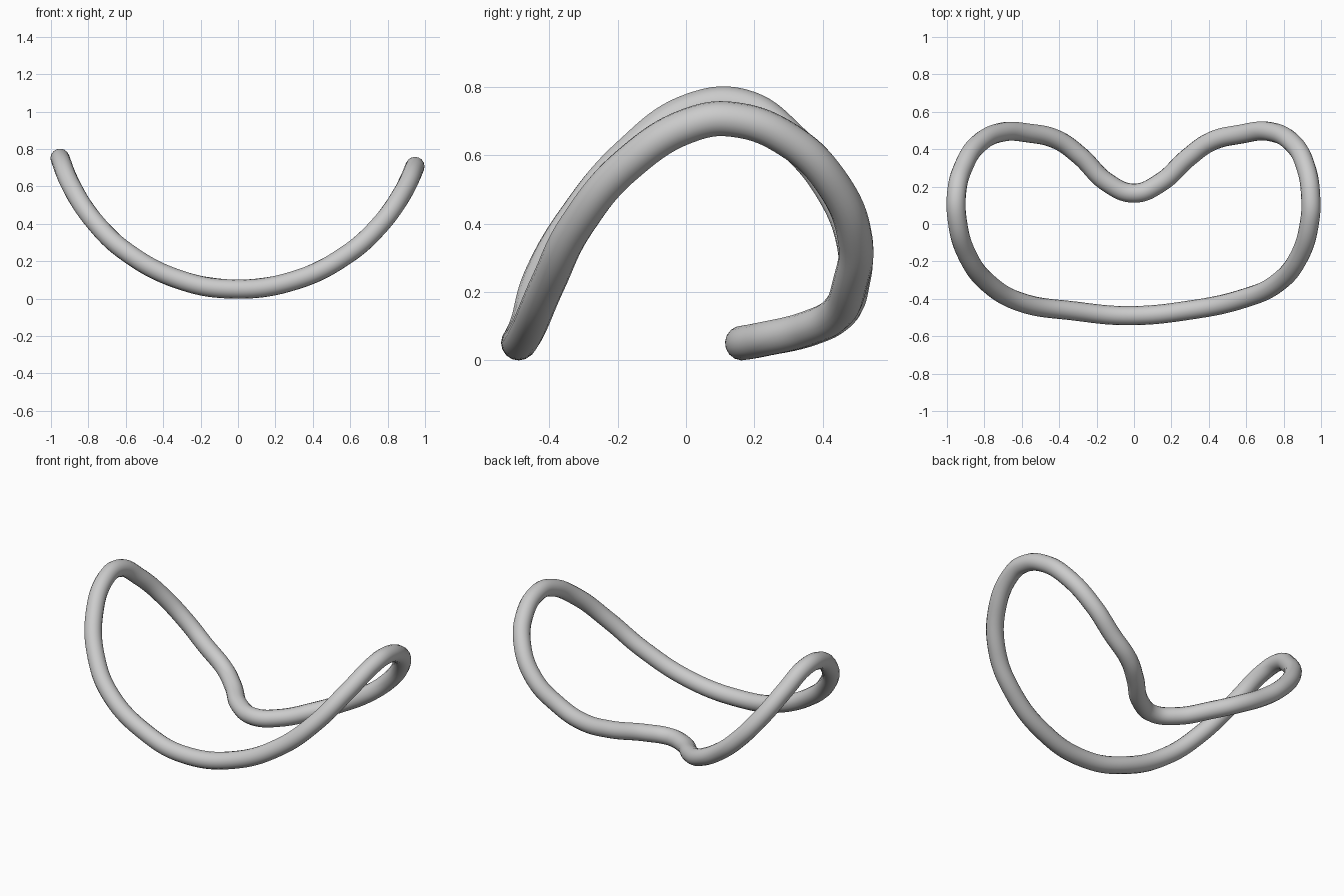
import bpy, math

if "Cube" in bpy.data.objects:
    bpy.data.objects.remove(bpy.data.objects["Cube"])

RADIUS = 0.051

# Plan outline of the wire loop (x, y), seen from above
plan = [(-0.03, -0.49), (0.30, -0.46), (0.58, -0.40), (0.76, -0.32),
        (0.885, -0.17), (0.94, 0.02), (0.945, 0.14), (0.92, 0.30),
        (0.85, 0.43), (0.72, 0.495), (0.57, 0.48), (0.41, 0.44),
        (0.29, 0.355), (0.14, 0.22), (0.0, 0.165),
        (-0.14, 0.22), (-0.29, 0.365), (-0.41, 0.45), (-0.57, 0.487),
        (-0.70, 0.492), (-0.83, 0.43), (-0.91, 0.31), (-0.948, 0.17),
        (-0.945, 0.02), (-0.89, -0.17), (-0.77, -0.325), (-0.60, -0.42),
        (-0.32, -0.465)]


def height(x):
    # Saddle-like sag: the loop lies on a round trough
    r = 0.996 if x < 0 else 1.010
    return RADIUS + r - math.sqrt(r * r - x * x)


# Bent closed tube
curve = bpy.data.curves.new("bent_loop", 'CURVE')
curve.dimensions = '3D'
curve.bevel_depth = RADIUS
curve.bevel_resolution = 6
curve.resolution_u = 10
spline = curve.splines.new('BEZIER')
spline.bezier_points.add(len(plan) - 1)
spline.use_cyclic_u = True
for point, (x, y) in zip(spline.bezier_points, plan):
    point.co = (x, y, height(x))
    point.handle_left_type = point.handle_right_type = 'AUTO'
loop = bpy.data.objects.new("bent_loop", curve)
bpy.context.collection.objects.link(loop)

# Convert to a smooth mesh
bpy.context.view_layer.objects.active = loop
loop.select_set(True)
bpy.ops.object.convert(target='MESH')
bpy.ops.object.shade_smooth()
